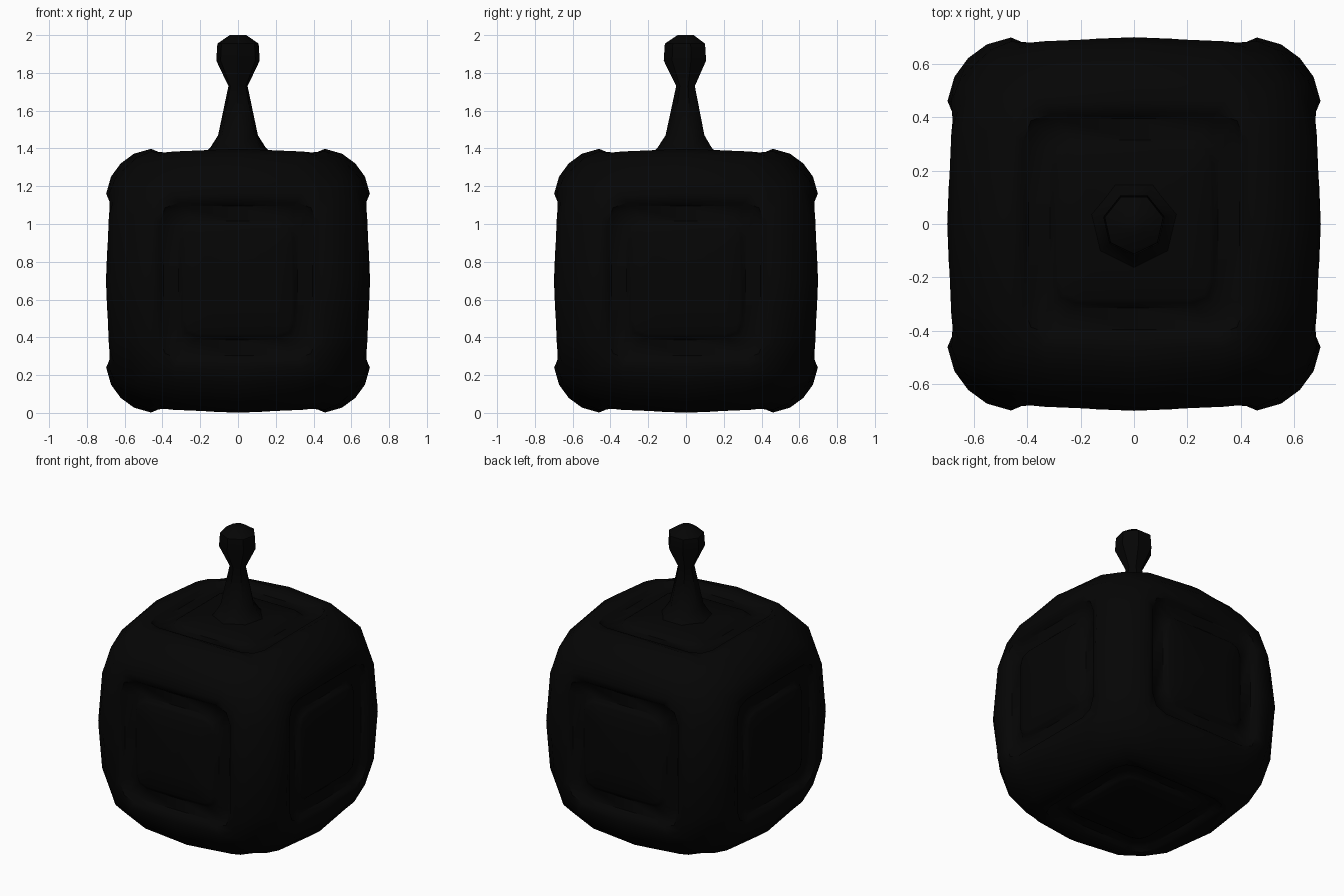
import bpy, bmesh, math
from mathutils import Vector, Matrix

if "Cube" in bpy.data.objects:
    bpy.data.objects.remove(bpy.data.objects["Cube"])

CENTRE = Vector((0, 0, 0.7))

black = bpy.data.materials.new("black")
black.diffuse_color = (0.0015, 0.0015, 0.0015, 1)
black.use_nodes = True
black.node_tree.nodes["Principled BSDF"].inputs["Base Color"].default_value = black.diffuse_color


def finish(bm, name):
    bmesh.ops.recalc_face_normals(bm, faces=bm.faces)
    me = bpy.data.meshes.new(name)
    bm.to_mesh(me)
    bm.free()
    ob = bpy.data.objects.new(name, me)
    bpy.context.collection.objects.link(ob)
    me.materials.append(black)
    bpy.ops.object.select_all(action='DESELECT')
    ob.select_set(True)
    bpy.context.view_layer.objects.active = ob
    bpy.ops.object.shade_smooth_by_angle(angle=math.radians(45))
    return ob


def square_ring(mid, corner):
    """16 points round a unit square: side middles, side points, corners."""
    pts = []
    for k in range(4):
        rot = Matrix.Rotation(k * math.pi / 2, 2)
        for p in ((1, 0), (1, mid), (corner, corner), (mid, 1)):
            pts.append(rot @ Vector(p))
    return pts


def on_ball(u, v, drop):
    """Height of the rounded face: squarish ball capped by a flat dome."""
    r = 0.872 + 0.13 * abs(u * v)
    ball = math.sqrt(r * r - u * u - v * v)
    return min(ball, 0.699) - drop


def face_rings():
    inner = square_ring(0.74, 0.93)
    rings = []
    # panel, groove and raised rim: size, depth below the rounded face
    for s, drop in ((0.15, 0.006), (0.28, 0.018), (0.295, 0.026), (0.315, 0.046),
                    (0.395, 0.044), (0.415, 0.020), (0.46, 0.001)):
        rings.append([Vector((p.x * s, p.y * s, on_ball(p.x * s, p.y * s, drop)))
                      for p in inner])
    # outer edge shared with the neighbouring faces, fuller at the corners
    edge = [Vector((p.x, p.y, 1)).normalized() * (0.878 + 0.067 * abs(p.x * p.y) ** 2)
            for p in square_ring(0.5, 1)]
    middle = [(a + b).normalized() * ((a.length + b.length) / 2 + 0.012)
              for a, b in zip(rings[-1], edge)]
    return rings + [middle, edge]


# Rounded cube body: one panelled face turned to six sides
bm = bmesh.new()
turns = [Matrix.Rotation(k * math.pi / 2, 3, 'X') for k in range(4)]
turns += [Matrix.Rotation(k * math.pi / 2, 3, 'Y') for k in (1, 3)]
for m in turns:
    rows = [[bm.verts.new(m @ p + CENTRE) for p in ring] for ring in face_rings()]
    mid = bm.verts.new(m @ Vector((0, 0, 0.699)) + CENTRE)
    for i in range(16):
        j = (i + 1) % 16
        bm.faces.new((mid, rows[0][i], rows[0][j]))
        for a, b in zip(rows, rows[1:]):
            bm.faces.new((a[i], b[i], b[j], a[j]))
bmesh.ops.remove_doubles(bm, verts=bm.verts, dist=0.002)
finish(bm, "panelled_cube_body")

# Stem with knob on top: lathe profile of radius and height
profile = [(0.17, 1.385), (0.15, 1.405), (0.108, 1.47), (0.052, 1.73),
           (0.118, 1.865), (0.112, 1.955), (0.045, 2.0)]
SIDES = 7
bm = bmesh.new()
rows = []
for r, z in profile:
    rows.append([bm.verts.new((r * math.sin(2 * math.pi * k / SIDES),
                               -r * math.cos(2 * math.pi * k / SIDES), z))
                 for k in range(SIDES)])
for a, b in zip(rows, rows[1:]):
    for i in range(SIDES):
        j = (i + 1) % SIDES
        bm.faces.new((a[i], a[j], b[j], b[i]))
bm.faces.new(rows[-1])
bm.faces.new(rows[0][::-1])
finish(bm, "top_stem_and_knob")
